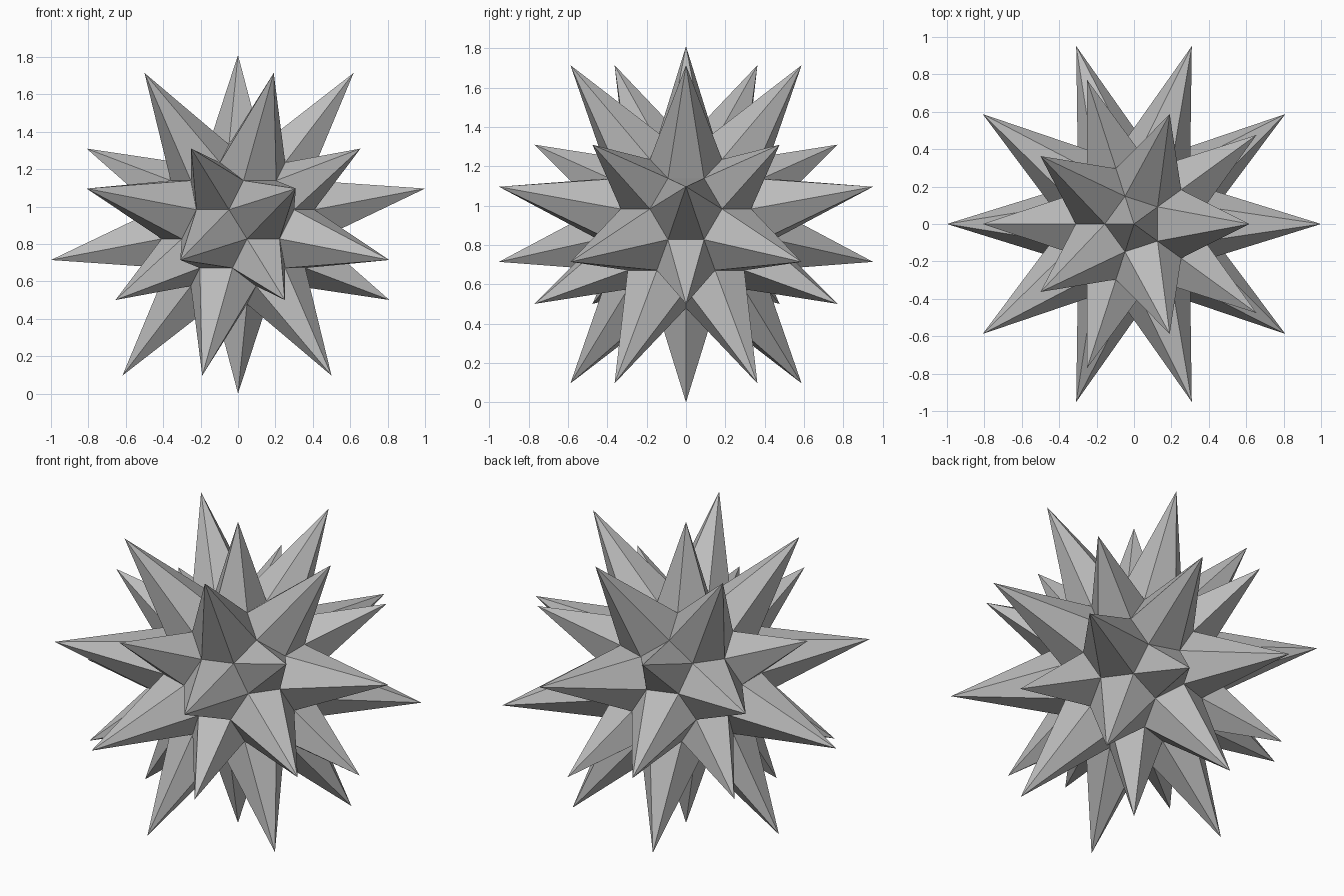
import bpy
import bmesh
from math import pi
from mathutils import Matrix, Vector

cube = bpy.data.objects.get("Cube")
if cube:
    bpy.data.objects.remove(cube, do_unlink=True)

CORE_RADIUS = 0.523     # icosahedron whose cut corners form the core
SHORT_TIP = 0.905       # reach of the five-sided spikes
LONG_TIP = 1.018        # reach of the six-sided spikes

grey = bpy.data.materials.new("neutral grey")
grey.use_nodes = True
colour = (0.5, 0.5, 0.5, 1)
grey.diffuse_color = colour
grey.node_tree.nodes["Principled BSDF"].inputs["Base Color"].default_value = colour

# Icosahedron frame
frame = bmesh.new()
bmesh.ops.create_icosphere(frame, subdivisions=1, radius=CORE_RADIUS,
                           matrix=Matrix.Rotation(pi, 4, "Z"))

# Spikes over every pentagon and hexagon of the truncated frame
star = bmesh.new()


def add_triangle(*points):
    star.faces.new([star.verts.new(p) for p in points])


for face in frame.faces:
    corners = [v.co for v in face.verts]
    hexagon = []
    for i, corner in enumerate(corners):
        before, after = corners[i - 1], corners[(i + 1) % 3]
        first, second = corner.lerp(before, 1 / 3), corner.lerp(after, 1 / 3)
        hexagon += [first, second]
        # One side of the five-sided spike at this corner
        add_triangle(second, first, corner.normalized() * SHORT_TIP)
    # All sides of the six-sided spike on this face
    tip = sum(corners, Vector()).normalized() * LONG_TIP
    for i, point in enumerate(hexagon):
        add_triangle(hexagon[i - 1], point, tip)

bmesh.ops.remove_doubles(star, verts=star.verts[:], dist=0.001)
bmesh.ops.recalc_face_normals(star, faces=star.faces[:])
bmesh.ops.translate(star, verts=star.verts[:], vec=(0, 0, SHORT_TIP))

mesh = bpy.data.meshes.new("spiked_star")
star.to_mesh(mesh)
star.free()
frame.free()
mesh.materials.append(grey)
bpy.context.collection.objects.link(bpy.data.objects.new("spiked_star", mesh))
